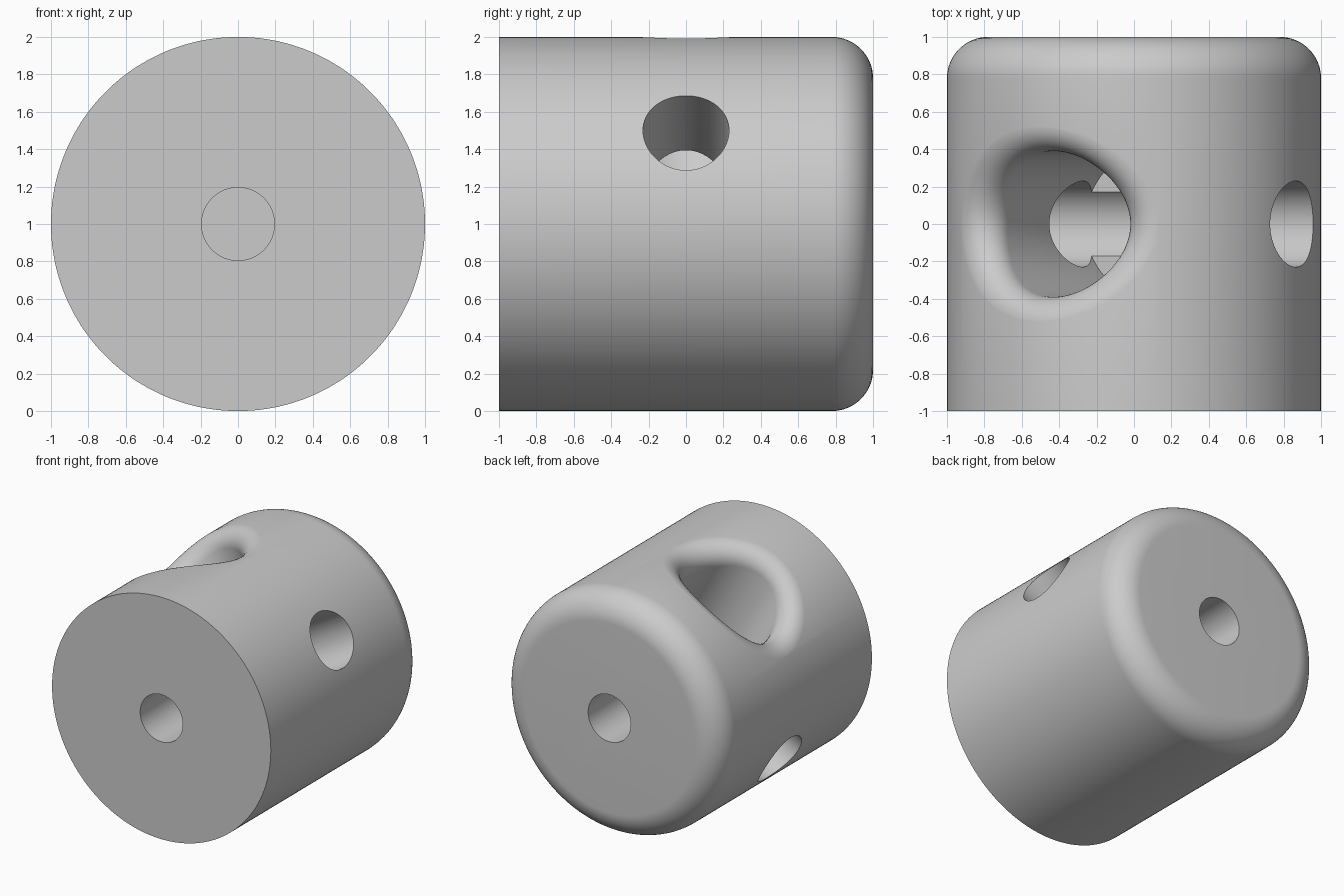
import bpy, bmesh
from math import pi, sin, cos, sqrt, radians
from mathutils import Vector

cube = bpy.data.objects.get("Cube")
if cube:
    bpy.data.objects.remove(cube, do_unlink=True)

CENTRE = Vector((0, 0, 1))
Y = Vector((0, 1, 0))
TILT = radians(30)
U = Vector((cos(TILT), 0, sin(TILT)))      # direction of the cross hole
S = Vector((-sin(TILT), 0, cos(TILT)))     # direction of the pocket

grey = bpy.data.materials.new("plain_grey")
grey.use_nodes = True
COLOUR = (0.6, 0.6, 0.6, 1)
grey.diffuse_color = COLOUR
grey.node_tree.nodes["Principled BSDF"].inputs["Base Color"].default_value = COLOUR


def loft(name, rings):
    """Closed solid skinned through rings of equal point count."""
    bm = bmesh.new()
    loops = [[bm.verts.new(p) for p in ring] for ring in rings]
    n = len(loops[0])
    for a, b in zip(loops, loops[1:]):
        for i in range(n):
            j = (i + 1) % n
            bm.faces.new((a[i], a[j], b[j], b[i]))
    bm.faces.new(loops[0])
    bm.faces.new(loops[-1])
    bmesh.ops.recalc_face_normals(bm, faces=bm.faces)
    mesh = bpy.data.meshes.new(name)
    bm.to_mesh(mesh)
    bm.free()
    mesh.materials.append(grey)
    obj = bpy.data.objects.new(name, mesh)
    bpy.context.collection.objects.link(obj)
    return obj


def circle(axis, side, dist, radius, n):
    """Ring of n points around an axis through the centre."""
    other = axis.cross(side)
    return [CENTRE + axis * dist + radius * (side * cos(t) + other * sin(t))
            for t in (2 * pi * (i + 0.5) / n for i in range(n))]


def rod(name, axis, side, start, end, radius):
    return loft(name, [circle(axis, side, d, radius, 80) for d in (start, end)])


# Barrel with a rounded back rim
RIM = 0.22
profile = [(-1, 1)]
for k in range(17):
    t = pi / 2 * k / 16
    profile.append((1 - RIM + RIM * sin(t), 1 - RIM + RIM * cos(t)))
barrel = loft("barrel", [circle(Y, U, y, r, 192) for y, r in profile])

# Pocket cutter: flat floor, straight wall, rolled rim that meets the barrel
R, F, FLOOR, STEPS, N = 0.39, 0.14, -0.155, 12, 128
rings = [[] for _ in range(STEPS + 3)]
for i in range(N):
    t = 2 * pi * (i + 0.5) / N
    u, v = (R + F) * cos(t), (R + F) * sin(t)
    s = sqrt((1 - F) ** 2 - u * u)
    ball = Vector((u, v, s))
    to_wall = Vector((-cos(t), -sin(t), 0))
    to_barrel = Vector((u, 0, s)).normalized()
    angle = to_wall.angle(to_barrel)
    points = [Vector((R * cos(t), R * sin(t), FLOOR))]
    for k in range(STEPS + 1):
        f = k / STEPS
        d = (to_wall * sin((1 - f) * angle) + to_barrel * sin(f * angle)) / sin(angle)
        points.append(ball + d * F)
    points[-1] += to_barrel * 0.001
    points.append(Vector((u * 1.5 / s, v, 1.5)))
    for ring, p in zip(rings, points):
        ring.append(CENTRE + U * p.x + Y * p.y + S * p.z)

cutters = [
    loft("pocket_cutter", rings),
    rod("cross_hole_cutter", U, Y, -1.3, 1.3, 0.23),
    rod("front_hole_cutter", Y, U, -1.2, -0.5, 0.195),
    rod("back_hole_cutter", Y, U, 0.5, 1.2, 0.195),
]

# Cut the openings
bpy.context.view_layer.objects.active = barrel
for cutter in cutters:
    mod = barrel.modifiers.new(cutter.name, 'BOOLEAN')
    mod.operation = 'DIFFERENCE'
    mod.solver = 'EXACT'
    mod.object = cutter
    bpy.ops.object.modifier_apply(modifier=mod.name)
    bpy.data.objects.remove(cutter, do_unlink=True)

# Smooth shading with crisp hole edges
for obj in bpy.context.selected_objects:
    obj.select_set(False)
barrel.select_set(True)
bpy.ops.object.shade_smooth_by_angle(angle=radians(30))
